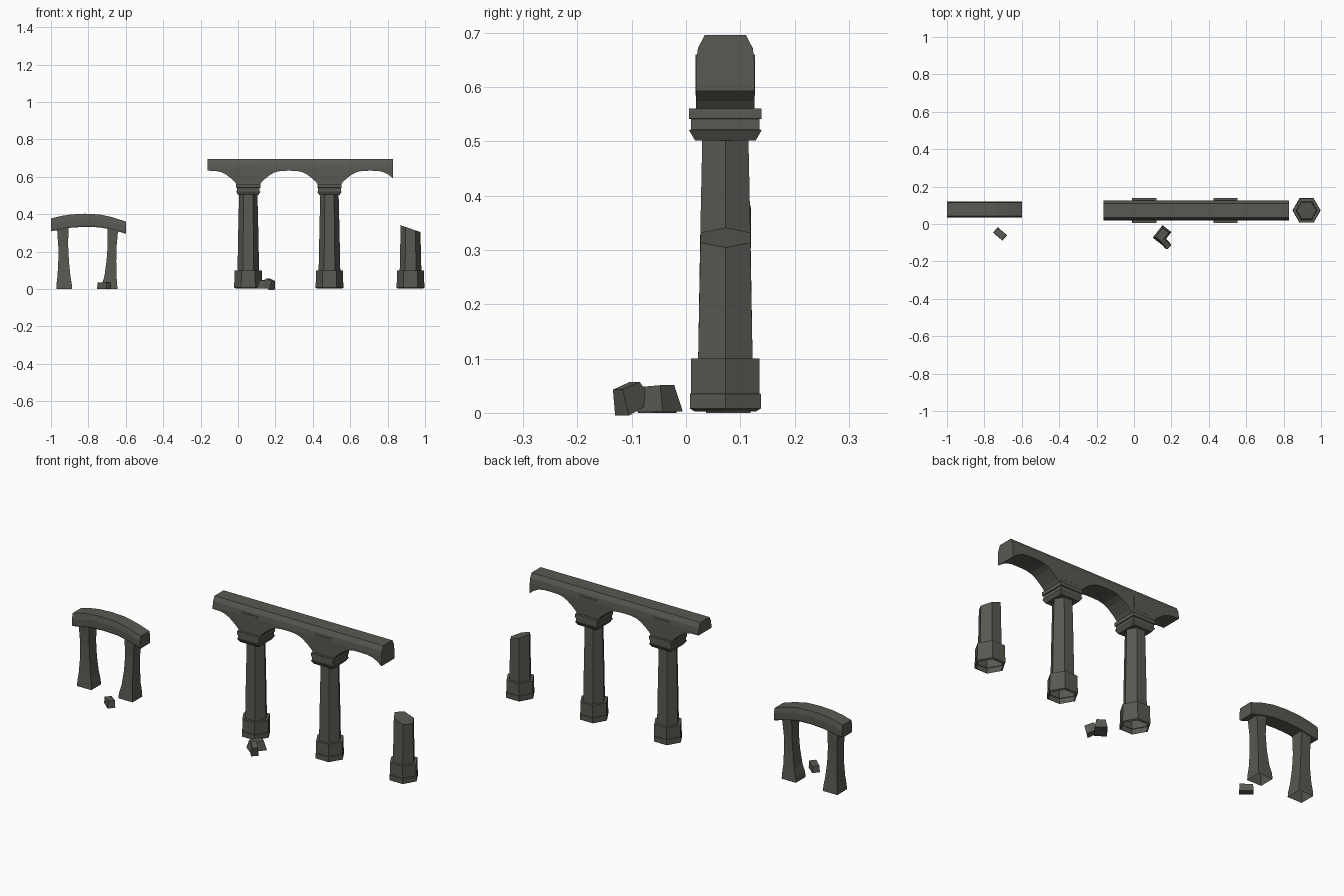
import bpy, bmesh, math
from mathutils import Matrix, Vector

if "Cube" in bpy.data.objects:
    bpy.data.objects.remove(bpy.data.objects["Cube"])

YC = 0.0725  # depth line shared by the ruins
stone_mat = bpy.data.materials.new("dark_stone")
stone_mat.diffuse_color = (0.1, 0.1, 0.085, 1)
stone_mat.use_nodes = True
stone_mat.node_tree.nodes["Principled BSDF"].inputs["Base Color"].default_value = stone_mat.diffuse_color


def make(name, bm):
    bmesh.ops.recalc_face_normals(bm, faces=bm.faces)
    me = bpy.data.meshes.new(name)
    bm.to_mesh(me)
    bm.free()
    me.materials.append(stone_mat)
    ob = bpy.data.objects.new(name, me)
    bpy.context.collection.objects.link(ob)
    return ob


def loft(name, rings, bottom=True):
    """Skin a list of equal-length point rings and cap the ends."""
    bm = bmesh.new()
    vs = [[bm.verts.new(p) for p in r] for r in rings]
    n = len(rings[0])
    for a, b in zip(vs, vs[1:]):
        for i in range(n):
            j = (i + 1) % n
            bm.faces.new((a[i], a[j], b[j], b[i]))
    if bottom:
        bm.faces.new(vs[0])
    bm.faces.new(vs[-1])
    return make(name, bm)


def hexring(x, r, z, slope=0):
    pts = [(r * math.cos(math.radians(60 * i)), r * math.sin(math.radians(60 * i)))
           for i in range(6)]
    return [(x + a, YC + b, z - slope * a) for a, b in pts]


def rect(x0, x1, y0, y1, z):
    return [(x0, y0, z), (x1, y0, z), (x1, y1, z), (x0, y1, z)]


def square(x, hx, hy, z):
    return rect(x - hx, x + hx, YC - hy, YC + hy, z)


# hexagonal columns with open-bottomed plinths, the last one broken off at a slant
cols = [0.055, 0.489, 0.9225]
for i, x in enumerate(cols):
    loft("column_base", [hexring(x, r, z) for r, z in
         ((0.066, 0.003), (0.0755, 0.008), (0.0755, 0.035), (0.073, 0.036), (0.073, 0.1))],
         bottom=False)
    if i < 2:
        loft("column_shaft", [hexring(x, 0.058, 0.095), hexring(x, 0.0535, 0.325),
                              hexring(x, 0.049, 0.51)])
        # square stepped capital
        loft("capital", [square(x, hx, hx + 0.002, z) for hx, z in
             ((0.054, 0.502), (0.065, 0.521), (0.061, 0.522), (0.061, 0.541),
              (0.065, 0.542), (0.065, 0.561))])
        # shallow block on both faces of the spandrel
        loft("spandrel_block", [square(x, 0.05, 0.0546, 0.585), square(x, 0.05, 0.0546, 0.66)])
    else:
        loft("broken_shaft", [hexring(x, 0.058, 0.095), hexring(x, 0.053, 0.323, 0.35)])

# arcade beam: underside follows repeated arches between the columns
half = [(0, 0.633), (0.04, 0.632), (0.07, 0.626), (0.097, 0.613),
        (0.123, 0.593), (0.143, 0.575), (0.155, 0.56)]
stations = []
for c in (-0.162, 0.272, 0.706):
    stations += [(c - d, z) for d, z in reversed(half[1:])] + [(c + d, z) for d, z in half]
stations = [s for s in stations if -0.165 < s[0] < 0.832]
sec = [(0.054, 0.645), (0.0505, 0.672), (0.038, 0.696)]
rings = []
for x, b in stations:
    prof = [(0.054, b)] + sec
    rings.append([(x, YC - y, z) for y, z in prof] + [(x, YC + y, z) for y, z in reversed(prof)])
loft("arcade_beam", rings)

# small gateway: curved lintel on two waisted legs
GY = 0.078
lintel = [(-1.0, 0.31, 0.377), (-0.95, 0.317, 0.39), (-0.895, 0.328, 0.399), (-0.82, 0.333, 0.403),
          (-0.74, 0.33, 0.399), (-0.67, 0.317, 0.384), (-0.6, 0.296, 0.361)]
rings = []
for x, b, t in lintel:
    prof = [(0.038, b), (0.042, b + 0.008), (0.042, b + 0.6 * (t - b)), (0.036, t)]
    rings.append([(x, GY - y, z) for y, z in prof] + [(x, GY + y, z) for y, z in reversed(prof)])
loft("gateway_lintel", rings)

legs = {
    "gateway_left_leg": [(-0.971, -0.887, 0.041, 0), (-0.97, -0.889, 0.039, 0.03),
                         (-0.965, -0.896, 0.035, 0.07), (-0.961, -0.904, 0.03, 0.15),
                         (-0.961, -0.908, 0.029, 0.23), (-0.968, -0.907, 0.033, 0.33)],
    "gateway_right_leg": [(-0.728, -0.645, 0.041, 0), (-0.726, -0.646, 0.039, 0.03),
                          (-0.714, -0.65, 0.035, 0.07), (-0.703, -0.651, 0.03, 0.15),
                          (-0.697, -0.649, 0.029, 0.23), (-0.698, -0.64, 0.033, 0.325)],
}
for name, rows in legs.items():
    loft(name, [rect(a, b, GY - h, GY + h, z) for a, b, h, z in rows], bottom=False)


# fallen stones
def stone(name, loc, size, turn, tilt=0, top=0.75):
    bm = bmesh.new()
    bmesh.ops.create_cube(bm, size=1)
    for v in bm.verts:
        if v.co.z > 0:
            v.co.x *= top
            v.co.y *= top
            v.co.z += 0.12 * v.co.x
    m = (Matrix.Translation(Vector(loc)) @ Matrix.Rotation(math.radians(turn), 4, 'Z')
         @ Matrix.Rotation(math.radians(tilt), 4, 'Y') @ Matrix.Diagonal((*size, 1)))
    bmesh.ops.transform(bm, matrix=m, verts=bm.verts)
    make(name, bm)


stone("gateway_stone", (-0.716, -0.053, 0.018), (0.066, 0.038, 0.036), -40, 0, 0.93)
stone("column_stone_a", (0.15, -0.058, 0.026), (0.085, 0.06, 0.046), 52, 0, 0.7)
stone("column_stone_b", (0.168, -0.103, 0.029), (0.064, 0.038, 0.046), -48, 24, 0.7)
